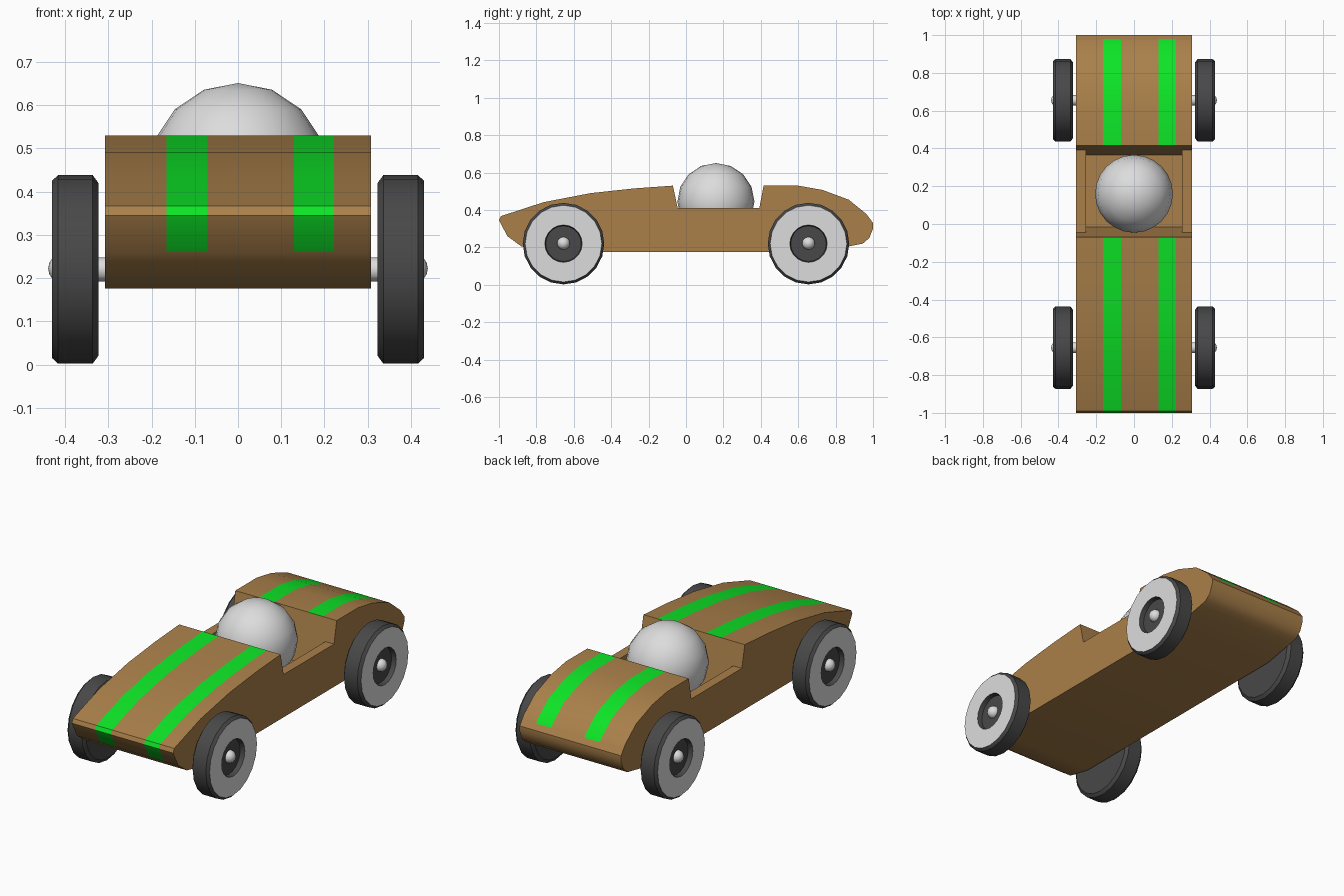
import bpy, bmesh, math

if "Cube" in bpy.data.objects:
    bpy.data.objects.remove(bpy.data.objects["Cube"])


def mat(name, c):
    m = bpy.data.materials.new(name)
    m.diffuse_color = (*c, 1)
    m.use_nodes = True
    m.node_tree.nodes["Principled BSDF"].inputs["Base Color"].default_value = m.diffuse_color
    return m


WOOD = mat("wood brown", (0.40, 0.215, 0.068))
GREEN = mat("stripe green", (0.004, 0.78, 0.02))
LIGHT = mat("light grey", (0.72, 0.72, 0.72))
DARK = mat("tyre black", (0.065, 0.065, 0.065))


def finish(bm, name, mats, angle=35):
    bmesh.ops.recalc_face_normals(bm, faces=bm.faces[:])
    me = bpy.data.meshes.new(name)
    bm.to_mesh(me)
    bm.free()
    ob = bpy.data.objects.new(name, me)
    bpy.context.collection.objects.link(ob)
    for m in mats:
        me.materials.append(m)
    bpy.ops.object.select_all(action='DESELECT')
    ob.select_set(True)
    bpy.context.view_layer.objects.active = ob
    bpy.ops.object.shade_smooth_by_angle(angle=math.radians(angle))
    return ob


def extrude_profile(profile, xs, name, mats, rule=None):
    """Sweep a closed (y, z) profile through the x stations, capped at both ends."""
    bm = bmesh.new()
    rows = [[bm.verts.new((x, y, z)) for y, z in profile] for x in xs]
    n = len(profile)
    for s in range(len(xs) - 1):
        for i in range(n):
            j = (i + 1) % n
            f = bm.faces.new((rows[s][i], rows[s][j], rows[s + 1][j], rows[s + 1][i]))
            if rule:
                f.material_index = rule(s, i)
    bm.faces.new(rows[0])
    bm.faces.new(rows[-1])
    return finish(bm, name, mats)


# Body: side profile with the cockpit notch, stripes are strips of its top faces
nose = [(-0.955, 0.26), (-1, 0.345), (-0.99, 0.367), (-0.76, 0.442), (-0.51, 0.49),
        (-0.28, 0.515), (-0.07, 0.53)]
notch = [(-0.015, 0.27), (0.365, 0.27)]
tail = [(0.415, 0.53), (0.60, 0.53), (0.73, 0.507), (0.87, 0.455), (0.965, 0.378),
        (0.98, 0.358), (1.0, 0.33), (1.0, 0.30), (0.98, 0.25), (0.945, 0.22)]
under = [(0.87, 0.205), (0.72, 0.176), (-0.74, 0.176), (-0.88, 0.205)]
first_tail = len(nose) + len(notch)
striped = set(range(len(nose) - 1)) | set(range(first_tail, first_tail + 5))
extrude_profile(nose + notch + tail + under,
                [-0.307, -0.165, -0.07, 0.13, 0.222, 0.307], "body", [WOOD, GREEN],
                lambda s, i: int(s in (1, 3) and i in striped))

# Cockpit side walls
for side, word in ((-1, "left"), (1, "right")):
    extrude_profile([(-0.015, 0.27), (-0.045, 0.41), (0.392, 0.41), (0.365, 0.27)],
                    [side * 0.255, side * 0.307], word + "_cockpit_wall", [WOOD])

# Driver head
bm = bmesh.new()
bmesh.ops.create_uvsphere(bm, u_segments=24, v_segments=8, radius=0.206)
bmesh.ops.translate(bm, verts=bm.verts[:], vec=(0, 0.16, 0.445))
finish(bm, "driver_head", [LIGHT], 60)


def wheel(side, y, name, sides=20):
    """Lathe a tyre around the axle: light outer face with a dark recess."""
    prof = [(0.323, 0.03), (0.323, 0.2), (0.336, 0.218), (0.416, 0.218),
            (0.43, 0.205), (0.43, 0.1), (0.405, 0.095), (0.405, 0.02)]
    bm = bmesh.new()
    rings = []
    for x, r in prof:
        rings.append([bm.verts.new((side * x, y + r * math.cos(2 * math.pi * k / sides),
                                    0.22 + r * math.sin(2 * math.pi * k / sides)))
                      for k in range(sides)])
    for s in range(len(prof) - 1):
        for k in range(sides):
            j = (k + 1) % sides
            f = bm.faces.new((rings[s][k], rings[s][j], rings[s + 1][j], rings[s + 1][k]))
            f.material_index = int(s == 4)
    bm.faces.new(rings[0])
    bm.faces.new(rings[-1])
    finish(bm, name, [DARK, LIGHT])


# Wheels, hub balls and axles
for y, end in ((-0.655, "front"), (0.655, "rear")):
    for side, word in ((-1, "left"), (1, "right")):
        wheel(side, y, f"{end}_{word}_wheel")
        bm = bmesh.new()
        bmesh.ops.create_uvsphere(bm, u_segments=16, v_segments=8, radius=0.034)
        bmesh.ops.translate(bm, verts=bm.verts[:], vec=(side * 0.405, y, 0.222))
        finish(bm, f"{end}_{word}_hub", [LIGHT], 60)
    ring = [(y + 0.028 * math.cos(k * math.pi / 6), 0.22 + 0.028 * math.sin(k * math.pi / 6))
            for k in range(12)]
    extrude_profile(ring, [-0.34, 0.34], end + "_axle", [LIGHT])
